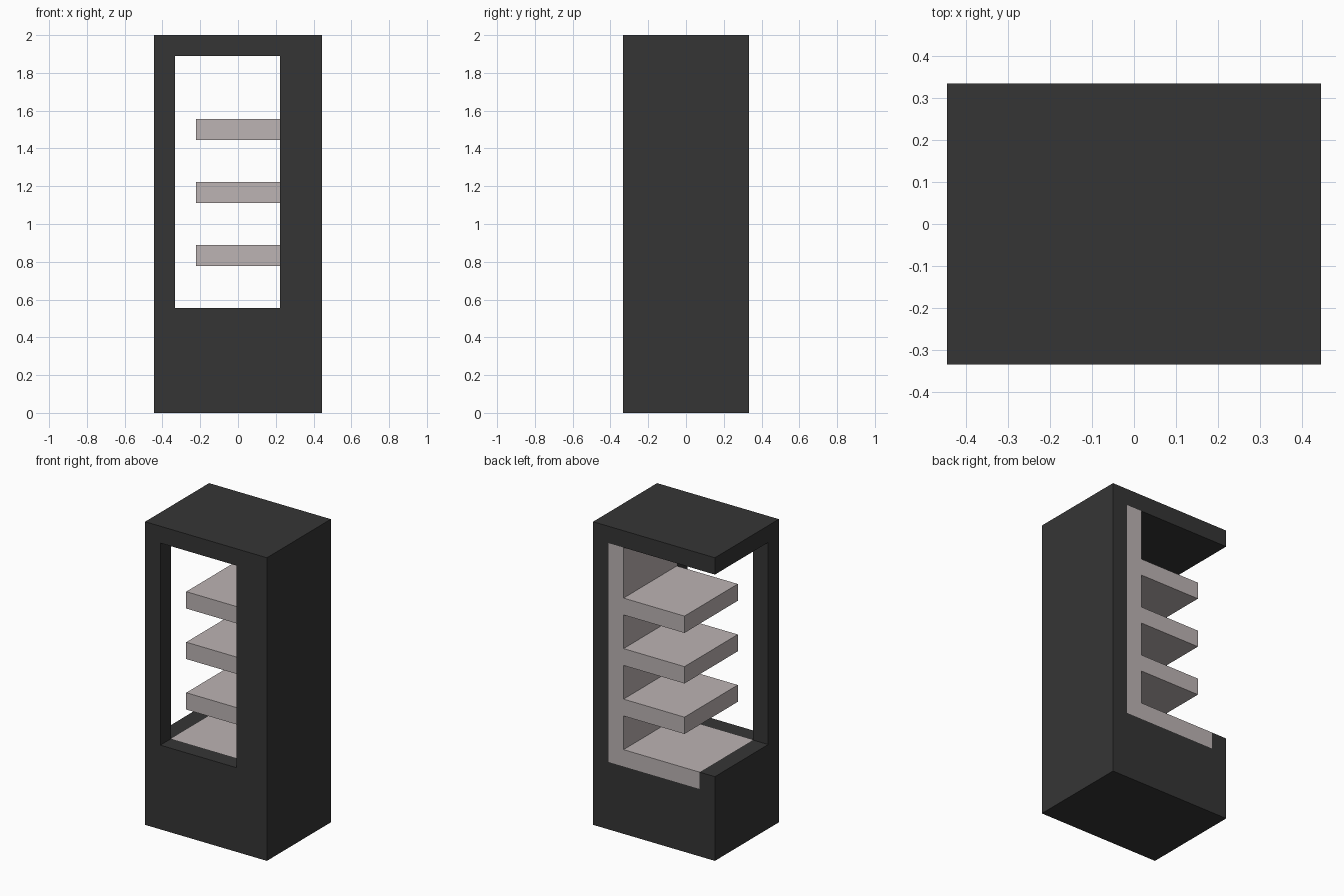
import bpy
import bmesh

cube = bpy.data.objects.get("Cube")
if cube:
    bpy.data.objects.remove(cube, do_unlink=True)

U = 1 / 9  # module: the cabinet is 8 wide, 6 deep and 18 tall


def make_material(name, rgb):
    mat = bpy.data.materials.new(name)
    mat.use_nodes = True
    mat.diffuse_color = (*rgb, 1)
    mat.node_tree.nodes["Principled BSDF"].inputs["Base Color"].default_value = (*rgb, 1)
    return mat


charcoal = make_material("charcoal", (0.0356, 0.0356, 0.0356))
pale_grey = make_material("pale warm grey", (0.503, 0.451, 0.451))


def finish(bm, name, mat):
    bmesh.ops.recalc_face_normals(bm, faces=bm.faces[:])
    mesh = bpy.data.meshes.new(name)
    bm.to_mesh(mesh)
    bm.free()
    mesh.materials.append(mat)
    obj = bpy.data.objects.new(name, mesh)
    bpy.context.collection.objects.link(obj)
    return obj


def extrude_profile(name, outline, y0, y1, mat):
    """Extrude an x-z outline (in modules) from y0 to y1."""
    bm = bmesh.new()
    face = bm.faces.new([bm.verts.new((x * U, y0 * U, z * U)) for x, z in outline])
    new = bmesh.ops.extrude_face_region(bm, geom=[face], use_keep_orig=True)["geom"]
    bmesh.ops.translate(bm, vec=(0, (y1 - y0) * U, 0),
                        verts=[v for v in new if isinstance(v, bmesh.types.BMVert)])
    return finish(bm, name, mat)


def rect(x0, x1, z0, z1):
    return [(x0, z0), (x1, z0), (x1, z1), (x0, z1)]


def make_frame(name, outer, inner, y0, y1, mat):
    """Rectangular panel with a rectangular opening."""
    bm = bmesh.new()
    loops = [[bm.verts.new((x * U, y * U, z * U)) for x, z in ring]
             for ring, y in ((outer, y0), (inner, y0), (inner, y1), (outer, y1))]
    for a, b in zip(loops, loops[1:] + loops[:1]):
        for i in range(4):
            j = (i + 1) % 4
            bm.faces.new((a[i], a[j], b[j], b[i]))
    return finish(bm, name, mat)


# Front panel with the display opening
make_frame("front_frame", rect(-4, 4, 0, 18), rect(-3, 2, 5, 17), -3, -2, charcoal)

# Base, side wall and roof, open at one side and the back, recessed for the liner
extrude_profile("cabinet_shell",
                [(-4, 0), (4, 0), (4, 18), (-4, 18), (-4, 17), (3, 17),
                 (3, 4), (-3, 4), (-3, 5), (-4, 5)], -2, 3, charcoal)

# Inner wall and floor with three cantilevered shelves
liner = [(3, 17), (3, 4), (-3, 4), (-3, 5), (2, 5)]
for z in (7, 10, 13):
    liner += [(2, z), (-2, z), (-2, z + 1), (2, z + 1)]
liner.append((2, 17))
extrude_profile("shelf_liner", liner, -2, 3, pale_grey)
